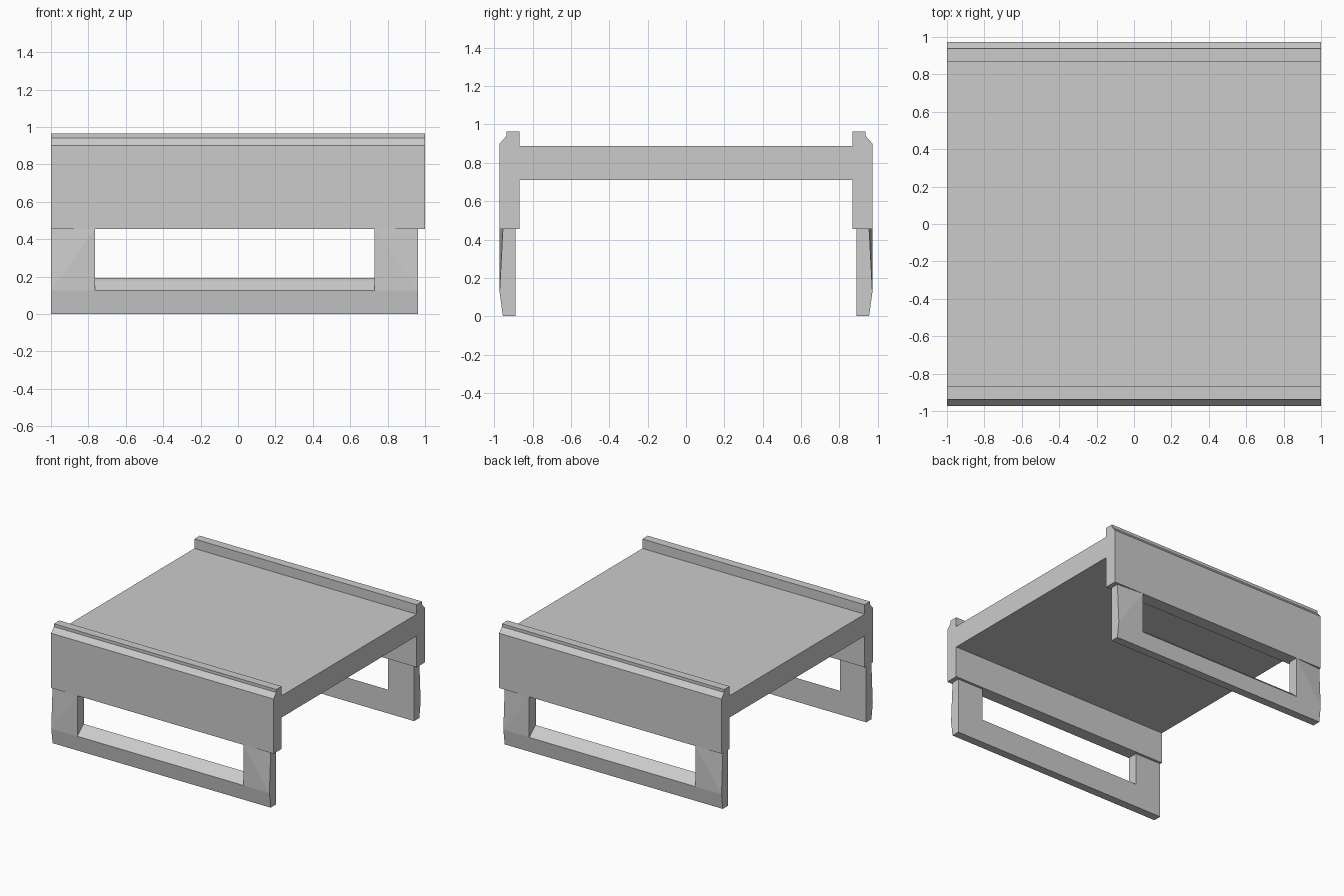
import bpy
import bmesh

old = bpy.data.objects.get("Cube")
if old:
    bpy.data.objects.remove(old, do_unlink=True)

grey = bpy.data.materials.new("light_grey")
grey.use_nodes = True
colour = (0.6, 0.6, 0.6, 1.0)
grey.diffuse_color = colour
grey.node_tree.nodes["Principled BSDF"].inputs["Base Color"].default_value = colour


def extrude_x(name, profile, x0, x1, mirror=False, taper_at=None):
    """Extrude a (y, z) profile along x; optionally mirror it to the back.
    taper_at pulls in the outer top corner (profile point 2) at that end."""
    bm = bmesh.new()
    start = [bm.verts.new((x0, y, z)) for y, z in profile]
    end = [bm.verts.new((x1, y, z)) for y, z in profile]
    bm.faces.new(start)
    bm.faces.new(end)
    n = len(profile)
    for i in range(n):
        j = (i + 1) % n
        bm.faces.new((start[i], start[j], end[j], end[i]))
    if taper_at is not None:
        outer, inner = (start, end) if taper_at == x0 else (end, start)
        bmesh.ops.connect_vert_pair(bm, verts=[outer[1], inner[2]])
        outer[2].co.y = TOE
    bmesh.ops.recalc_face_normals(bm, faces=bm.faces)
    mesh = bpy.data.meshes.new(name)
    bm.to_mesh(mesh)
    bm.free()
    mesh.materials.append(grey)
    obj = bpy.data.objects.new(name, mesh)
    bpy.context.collection.objects.link(obj)
    if mirror:
        mod = obj.modifiers.new("front_to_back", 'MIRROR')
        mod.use_axis = (False, True, False)
        mod.use_mirror_merge = False
    return obj


OUT, TOE, BACK = -0.972, -0.955, -0.888   # leg frame depths
WALL_IN, LIP = -0.868, -0.937             # side wall depths
WALL_Z, BEVEL_Z = 0.455, 0.125            # wall underside, foot bevel height

# Deck with its two side walls and raised lips, one continuous section
half = [(0, 0.71), (WALL_IN, 0.71), (WALL_IN, WALL_Z), (OUT, WALL_Z), (OUT, 0.90),
        (LIP, 0.94), (LIP, 0.964), (WALL_IN, 0.964), (WALL_IN, 0.887)]
section = half[1:] + [(-y, z) for y, z in reversed(half[1:])]
extrude_x("deck_and_walls", section, -1, 1)

# Leg frames: two posts each, bevelled at the foot
post = [(TOE, 0), (OUT, BEVEL_Z), (OUT, WALL_Z), (BACK, WALL_Z), (BACK, 0)]
extrude_x("right_posts", post, -1, -0.765, mirror=True, taper_at=-1)
extrude_x("left_posts", post, 0.73, 0.963, mirror=True, taper_at=0.963)

# Bottom rails with a sloping upper face
rail = [(TOE, 0), (OUT, BEVEL_Z), (-0.91, 0.18), (BACK, 0.193), (BACK, 0)]
extrude_x("bottom_rails", rail, -0.765, 0.73, mirror=True)
